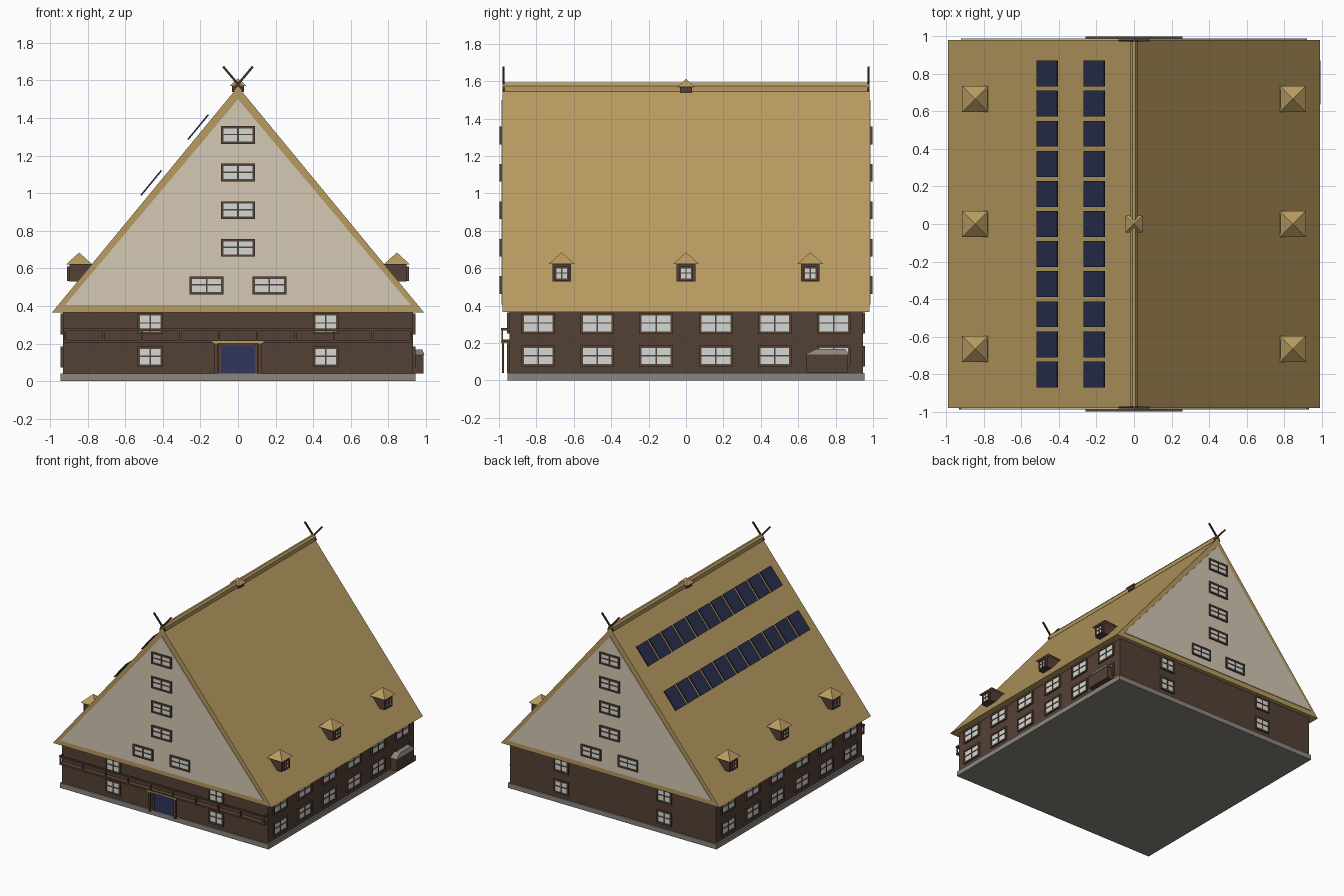
import bpy, bmesh, math
from mathutils import Matrix, Vector

if "Cube" in bpy.data.objects:
    bpy.data.objects.remove(bpy.data.objects["Cube"])


def material(name, rgb):
    m = bpy.data.materials.new(name)
    lin = [(c / 255 / 12.92) if c < 11 else ((c / 255 + 0.055) / 1.055) ** 2.4 for c in rgb]
    m.diffuse_color = (*lin, 1)
    m.use_nodes = True
    m.node_tree.nodes["Principled BSDF"].inputs["Base Color"].default_value = m.diffuse_color
    return m


THATCH = material("thatch", (184, 155, 96))
CREAM = material("cream_plaster", (211, 200, 179))
BROWN = material("brown_wall", (84, 65, 54))
TIMBER = material("dark_timber", (90, 68, 54))
GLASS = material("pale_glass", (212, 217, 214))
STONE = material("grey_stone", (138, 134, 126))
NAVY = material("navy_door", (46, 54, 90))
PANEL = material("solar_blue", (41, 46, 77))
CHAR = material("charred_wood", (62, 52, 45))


def finish(name, bm, mat):
    bmesh.ops.recalc_face_normals(bm, faces=bm.faces)
    me = bpy.data.meshes.new(name)
    bm.to_mesh(me)
    bm.free()
    ob = bpy.data.objects.new(name, me)
    me.materials.append(mat)
    bpy.context.collection.objects.link(ob)
    return ob


def add_box(bm, x0, x1, y0, y1, z0, z1, m=Matrix()):
    size = Matrix.Diagonal((x1 - x0, y1 - y0, z1 - z0, 1))
    mid = Matrix.Translation(((x0 + x1) / 2, (y0 + y1) / 2, (z0 + z1) / 2))
    bmesh.ops.create_cube(bm, size=1, matrix=m @ mid @ size)


def box(name, mat, *dims):
    bm = bmesh.new()
    add_box(bm, *dims)
    return finish(name, bm, mat)


def prism(name, mat, profile, y0, y1):
    # extrude an x-z outline along y
    bm = bmesh.new()
    f = bm.faces.new([bm.verts.new((x, y0, z)) for x, z in profile])
    g = bmesh.ops.extrude_face_region(bm, geom=[f])
    bmesh.ops.translate(bm, vec=(0, y1 - y0, 0),
                        verts=[v for v in g["geom"] if isinstance(v, bmesh.types.BMVert)])
    return finish(name, bm, mat)


def hip(name, mat, x, y, z0, z1, rx, ry):
    # four-sided pointed roof
    bm = bmesh.new()
    base = [bm.verts.new((x + a * rx, y + b * ry, z0)) for a, b in ((-1, -1), (1, -1), (1, 1), (-1, 1))]
    top = bm.verts.new((x, y, z1))
    bm.faces.new(base)
    for i in range(4):
        bm.faces.new((base[i], base[(i + 1) % 4], top))
    return finish(name, bm, mat)


def windows(name, specs, angle, wall, bar=0.013):
    # specs: (u along wall, z centre, width, height); built facing -y, then turned
    rot = Matrix.Rotation(angle, 4, 'Z')
    frame, glass = bmesh.new(), bmesh.new()
    for u, z, w, h in specs:
        a, b, y = w / 2, h / 2, -wall
        add_box(glass, u - a + .004, u + a - .004, y - .006, y + .01, z - b + .004, z + b - .004, rot)
        for s in (-1, 1):
            e, t = u + s * (a - bar / 2), z + s * (b - bar / 2)
            add_box(frame, e - bar / 2, e + bar / 2, y - .012, y + .01, z - b, z + b, rot)
            add_box(frame, u - a, u + a, y - .012, y + .01, t - bar / 2, t + bar / 2, rot)
        add_box(frame, u - .004, u + .004, y - .010, y, z - b, z + b, rot)
        add_box(frame, u - a, u + a, y - .010, y, z - .001, z + .006, rot)
    finish(name + "_frames", frame, TIMBER)
    finish(name + "_glass", glass, GLASS)


# Base and walls
box("plinth", STONE, -.945, .945, -.955, .955, 0, .04)
box("walls", BROWN, -.932, .932, -.945, .945, .04, .37)

# Roof with plastered gables
prism("roof", THATCH, [(-.99, .365), (.99, .365), (0, 1.567)], -.98, .98)
for s, n in ((-1, "front"), (1, "back")):
    prism(n + "_gable", CREAM, [(-.92, .405), (.92, .405), (0, 1.50)], s * .97, s * .986)
prism("ridge_cap", THATCH, [(-.02, 1.545), (.02, 1.545), (.02, 1.575), (.008, 1.592),
                            (-.008, 1.592), (-.02, 1.575)], -.98, .98)

# Crossed gable horns
for s in (-1, 1):
    bm = bmesh.new()
    for d in (-1, 1):
        lean = Matrix.Translation((0, s * .976, 1.58)) @ Matrix.Rotation(d * math.radians(40), 4, 'Y')
        add_box(bm, -.006, .006, -.005, .005, -.04, .123, lean)
    finish("gable_horns", bm, CHAR)

# Ridge vent
box("vent_body", BROWN, -.032, .032, -.032, .032, 1.54, 1.572)
hip("vent_roof", THATCH, 0, 0, 1.57, 1.612, .046, .046)

# Windows on gables, end walls and long sides
gable = [(0, z, .18, .095) for z in (1.31, 1.11, .91, .71)] + [(x, .51, .18, .095) for x in (-.167, .167)]
end = [(x, z, .135, .11) for x in (-.467, .467) for z in (.13, .307)]
long_side = [(y, z, .18, .112) for y in (-.79, -.475, -.16, .16, .475, .79) for z in (.13, .305)]
for n, ang in (("front", 0), ("back", math.pi)):
    windows(n + "_gable_windows", gable, ang, .986)
    windows(n + "_wall_windows", end, ang, .945)
for n, ang in (("right", math.pi / 2), ("left", -math.pi / 2)):
    windows(n + "_wall_windows", long_side, ang, .932)
    windows(n + "_dormer_windows", [(y, .572, .075, .075) for y in (-.665, 0, .665)], ang, .897, .01)

# Dormers
for s in (-1, 1):
    for y in (-.665, 0, .665):
        x0, x1 = sorted((s * .70, s * .897))
        box("dormer_body", BROWN, x0, x1, y - .05, y + .05, .53, .625)
        hip("dormer_roof", THATCH, s * .845, y, .622, .685, .069, .07)

# Two rows of solar panels on the left slope
slope = math.atan2(1.202, .99)
for name, cx, cz in (("upper_solar_panels", -.212, 1.352), ("lower_solar_panels", -.462, 1.055)):
    bm = bmesh.new()
    for i in range(-5, 6):
        m = Matrix.Translation((cx, i * .16, cz)) @ Matrix.Rotation(-slope, 4, 'Y')
        add_box(bm, -.086, .086, -.069, .069, -.004, .004, m)
    finish(name, bm, PANEL)

# Front door with posts and canopy
box("door", NAVY, -.09, .09, -.952, -.94, .04, .19)
for s in (-1, 1):
    box("door_post", TIMBER, s * .115 - .009, s * .115 + .009, -.985, -.972, .04, .2)
    box("door_jamb", TIMBER, s * .097 - .007, s * .097 + .007, -.956, -.94, .04, .2)
box("door_canopy", THATCH, -.135, .135, -.99, -.945, .2, .213)

# Front balcony
box("balcony_floor", TIMBER, -.93, .93, -.985, -.94, .205, .219)
bm = bmesh.new()
add_box(bm, -.93, .93, -.988, -.978, .268, .28)
for i in range(10):
    x = -.92 + i * 1.84 / 9
    add_box(bm, x - .005, x + .005, -.987, -.979, .21, .278)
for s in (-1, 1):
    add_box(bm, s * .925 - .005, s * .925 + .005, -.985, -.94, .268, .28)
finish("balcony_railing", bm, TIMBER)

# Side porch with bevelled stone roof
box("porch_body", BROWN, .925, .988, .645, .865, .042, .142)
bm = bmesh.new()
add_box(bm, .925, .992, .637, .87, .14, .168)
for v in bm.verts:
    if v.co.z > .15:
        v.co.y = .695 if v.co.y < .7 else .85
        v.co.x = min(v.co.x, .98)
finish("porch_roof", bm, STONE)
